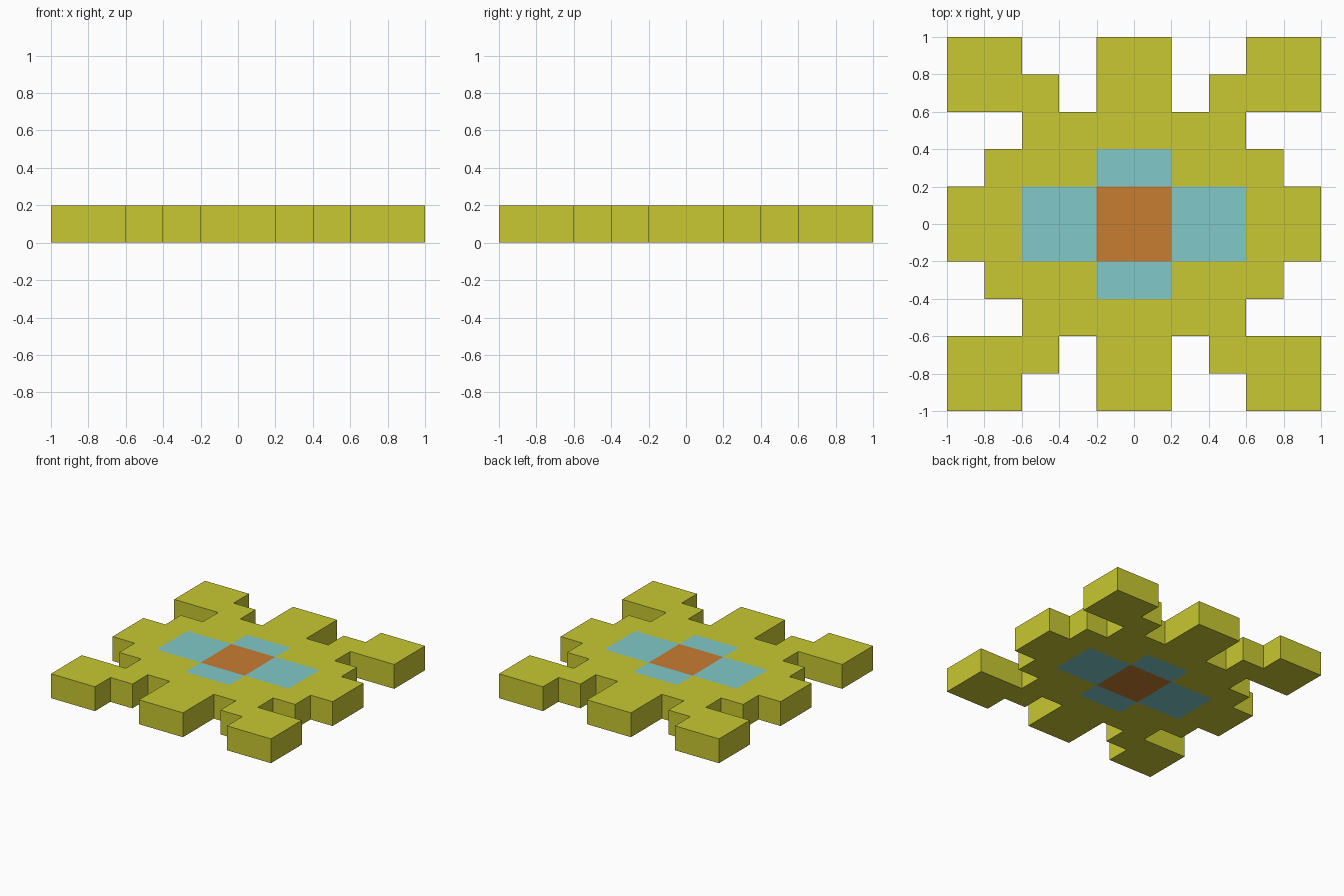
import bpy, bmesh

if "Cube" in bpy.data.objects:
    bpy.data.objects.remove(bpy.data.objects["Cube"])

CELL = 0.2      # the tile is a pattern of square cells, also one cell thick


def material(name, rgb):
    m = bpy.data.materials.new(name)
    m.diffuse_color = (*rgb, 1)
    m.use_nodes = True
    m.node_tree.nodes["Principled BSDF"].inputs["Base Color"].default_value = m.diffuse_color
    return m


# One quadrant, from the centre row outwards: o orange, b blue, y yellow, . empty
QUADRANT = ["obbyy",
            "byyy.",
            "yyy..",
            "y.yyy",
            "y..yy"]
COLOURS = "yob"

# Lay out the cells, mirrored across both axes
bm = bmesh.new()
for cx in range(-5, 5):
    for cy in range(-5, 5):
        key = QUADRANT[max(cy, -cy - 1)][max(cx, -cx - 1)]
        if key == ".":
            continue
        corners = [(cx, cy), (cx + 1, cy), (cx + 1, cy + 1), (cx, cy + 1)]
        face = bm.faces.new([bm.verts.new((x * CELL, y * CELL, 0)) for x, y in corners])
        face.material_index = COLOURS.index(key)
bmesh.ops.remove_doubles(bm, verts=bm.verts, dist=0.001)

# Thicken into a solid tile, keeping the underside
ext = bmesh.ops.extrude_face_region(bm, geom=bm.faces[:], use_keep_orig=True)
top = [g for g in ext["geom"] if isinstance(g, bmesh.types.BMVert)]
bmesh.ops.translate(bm, verts=top, vec=(0, 0, CELL))
bm.normal_update()

# Outer walls are all yellow
for f in bm.faces:
    if abs(f.normal.z) < 0.5:
        f.material_index = 0
bmesh.ops.recalc_face_normals(bm, faces=bm.faces[:])

mesh = bpy.data.meshes.new("flower_tile")
bm.to_mesh(mesh)
bm.free()
for m in (material("yellow", (0.578, 0.578, 0.032)),
          material("orange", (0.578, 0.205, 0.032)),
          material("pale blue", (0.22, 0.578, 0.578))):
    mesh.materials.append(m)
tile = bpy.data.objects.new("flower_tile", mesh)
bpy.context.collection.objects.link(tile)
